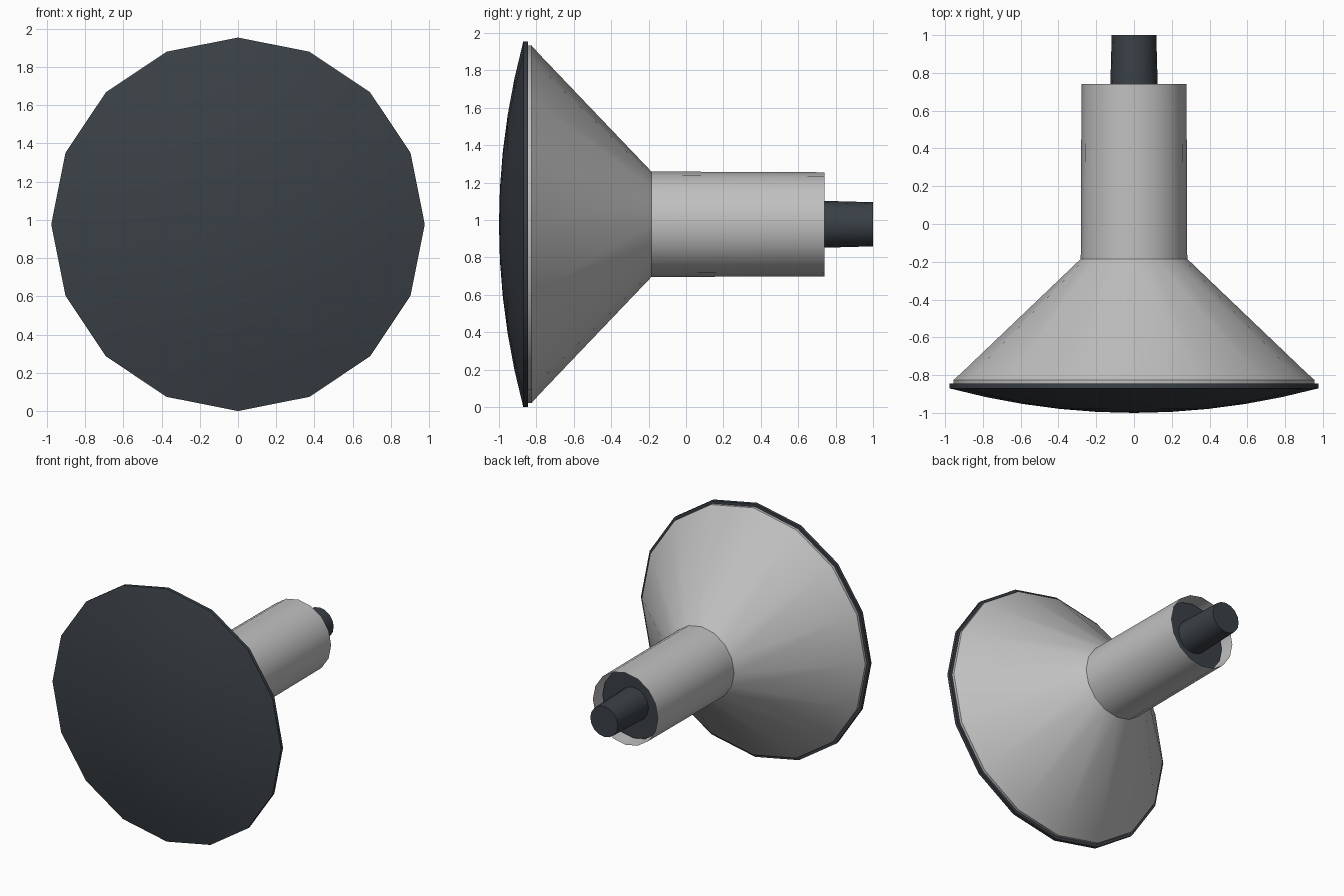
import bpy, bmesh, math

if "Cube" in bpy.data.objects:
    bpy.data.objects.remove(bpy.data.objects["Cube"])

SIDES = 16
CENTRE_Z = 0.977


def material(name, rgb):
    m = bpy.data.materials.new(name)
    m.diffuse_color = (*rgb, 1.0)
    m.use_nodes = True
    m.node_tree.nodes["Principled BSDF"].inputs["Base Color"].default_value = m.diffuse_color
    return m


dark = material("dark slate", (0.043, 0.052, 0.062))
grey = material("light grey", (0.53, 0.53, 0.53))


def lathe(name, profile, mat, angle=35):
    """Revolve (radius, y) points around the horizontal tube axis."""
    bm = bmesh.new()
    rings = []
    for r, y in profile:
        if r == 0:
            rings.append([bm.verts.new((0, y, CENTRE_Z))] * SIDES)
        else:
            rings.append([bm.verts.new((r * math.cos(2 * math.pi * i / SIDES), y,
                                        CENTRE_Z + r * math.sin(2 * math.pi * i / SIDES)))
                          for i in range(SIDES)])
    for a, b in zip(rings, rings[1:]):
        for i in range(SIDES):
            j = (i + 1) % SIDES
            corners = list(dict.fromkeys((a[i], a[j], b[j], b[i])))
            bm.faces.new(corners)
    bmesh.ops.recalc_face_normals(bm, faces=bm.faces)
    me = bpy.data.meshes.new(name)
    bm.to_mesh(me)
    bm.free()
    me.materials.append(mat)
    ob = bpy.data.objects.new(name, me)
    bpy.context.collection.objects.link(ob)
    bpy.ops.object.select_all(action='DESELECT')
    ob.select_set(True)
    bpy.context.view_layer.objects.active = ob
    bpy.ops.object.shade_smooth_by_angle(angle=math.radians(angle))
    return ob


# Bulging glass screen with a thin rim
R = 0.977
dome = [(R * t, -1 + 0.13 * t * t) for t in (0, 0.2, 0.4, 0.6, 0.8, 1.0)]
lathe("screen", dome + [(R, -0.845), (0.94, -0.845)], dark)

# Funnel and open-ended neck
lathe("funnel_and_neck", [(0.955, -0.845), (0.955, -0.825), (0.905, -0.78),
                          (0.282, -0.185), (0.278, 0.74)], grey)

# Recessed end plate carrying the tapered plug
lathe("plug", [(0.265, 0.64), (0.128, 0.64), (0.118, 1.0), (0, 1.0)], dark)
